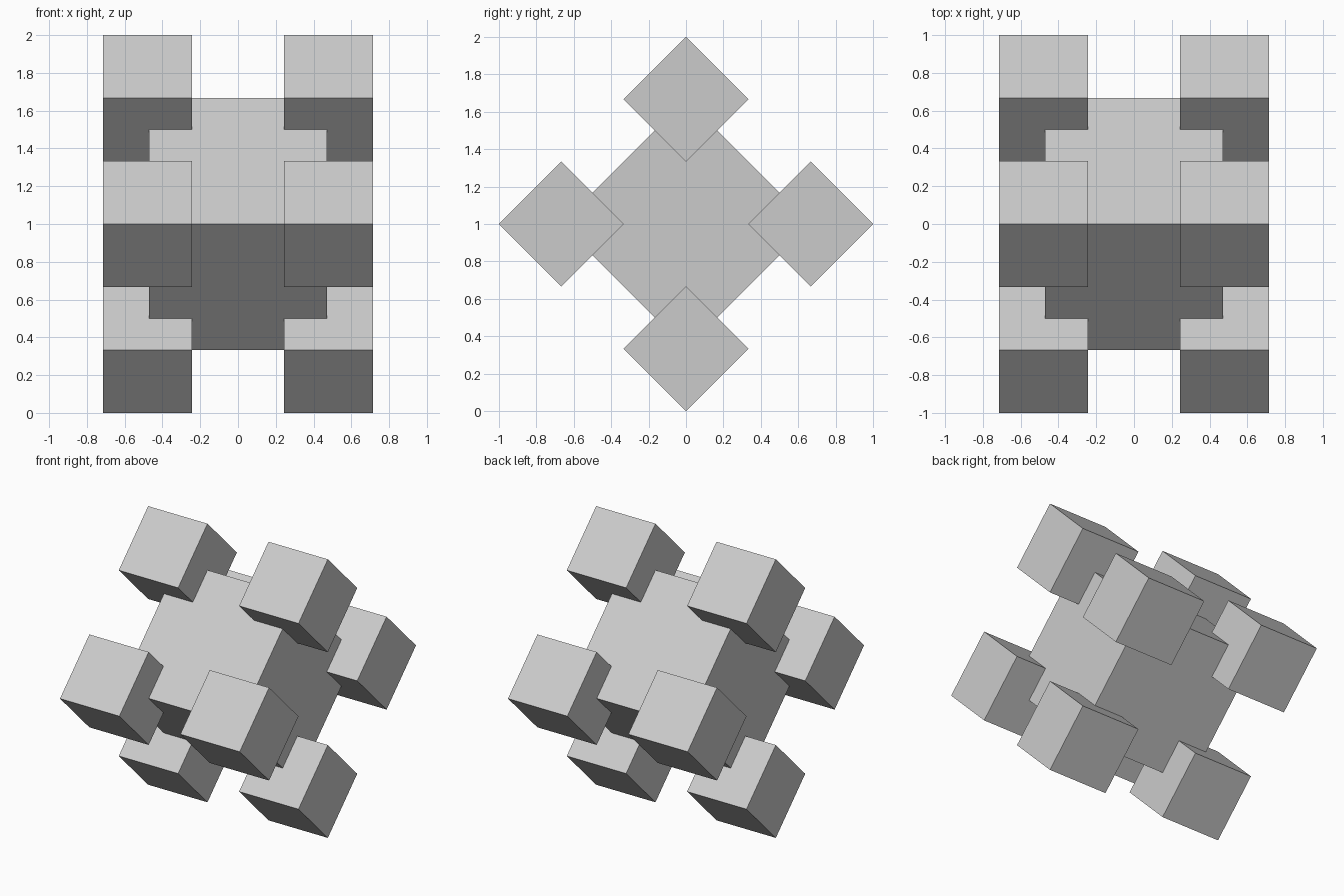
import bpy, bmesh
from math import pi, sqrt
from itertools import product
from mathutils import Matrix, Vector

if "Cube" in bpy.data.objects:
    bpy.data.objects.remove(bpy.data.objects["Cube"])

BIG = 2 * sqrt(2) / 3      # side of the central cube
SMALL = BIG / 2            # side of each corner cube
CORNER_X = 0.478           # sideways centre of the corner cubes
PLACE = Matrix.Translation((0, 0, 1)) @ Matrix.Rotation(pi / 4, 4, 'X')


def make_cubes(name, centres, side):
    """One object holding a cube at each centre, balanced on its edge."""
    bm = bmesh.new()
    for c in centres:
        bmesh.ops.create_cube(bm, size=side,
                              matrix=PLACE @ Matrix.Translation(Vector(c)))
    mesh = bpy.data.meshes.new(name)
    bm.to_mesh(mesh)
    bm.free()
    obj = bpy.data.objects.new(name, mesh)
    bpy.context.collection.objects.link(obj)
    return obj


# Central cube, and a smaller cube centred on each of its eight corners
body = make_cubes("cornered_cube", [(0, 0, 0)], BIG)
corners = make_cubes(
    "corner_cubes",
    [(sx * CORNER_X, sy * BIG / 2, sz * BIG / 2)
     for sx, sy, sz in product((-1, 1), repeat=3)], SMALL)

# Merge the corner cubes into one solid skin
union = body.modifiers.new("join_corners", 'BOOLEAN')
union.operation = 'UNION'
union.solver = 'EXACT'
union.object = corners
bpy.context.view_layer.objects.active = body
bpy.ops.object.modifier_apply(modifier=union.name)
bpy.data.objects.remove(corners)
